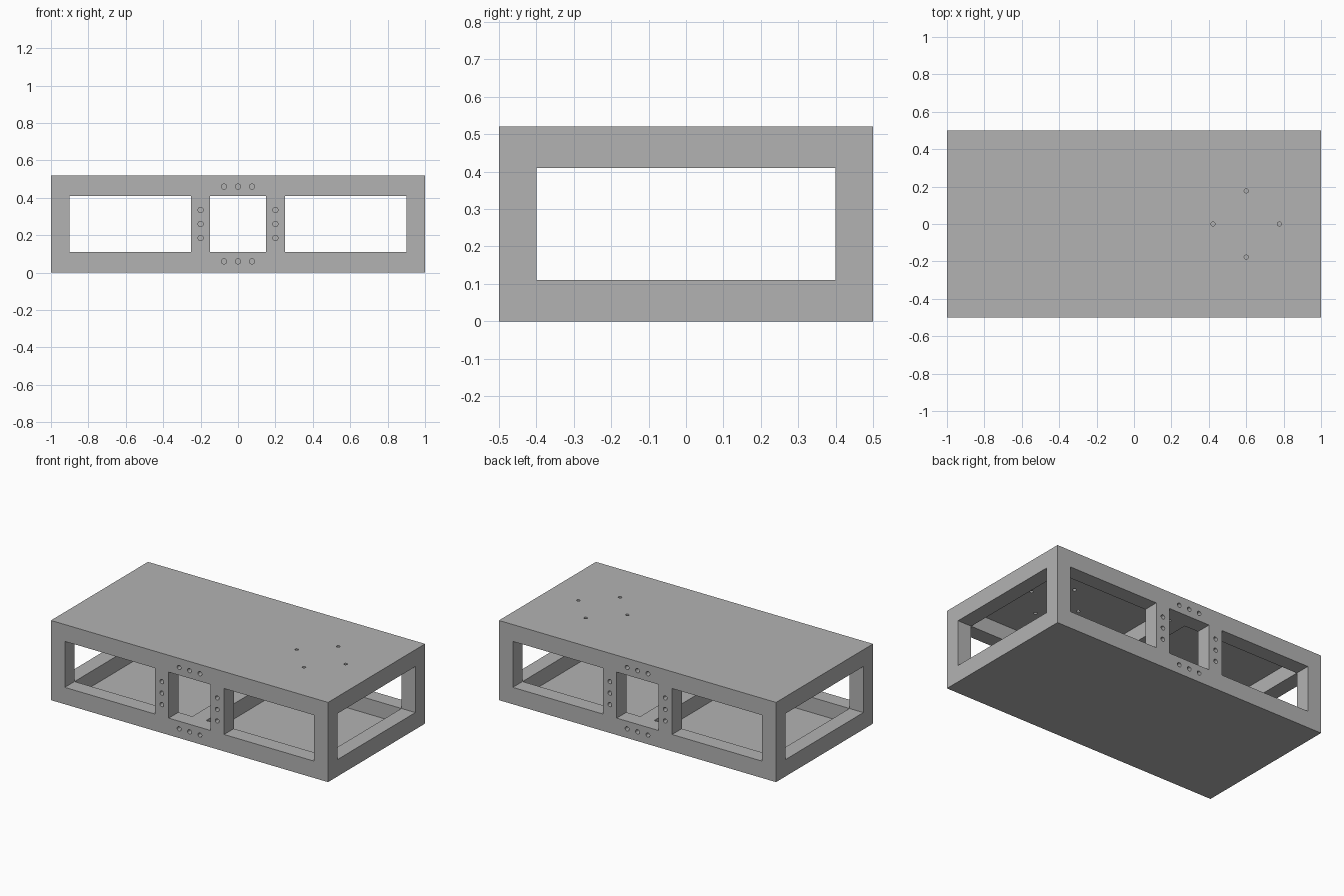
import bpy
import bmesh
import math
from mathutils import Matrix, Vector

old = bpy.data.objects.get("Cube")
if old:
    bpy.data.objects.remove(old, do_unlink=True)

# Overall sizes
LENGTH, WIDTH, HEIGHT = 2.0, 1.0, 0.52
PLATE = 0.01          # cover sheet thickness
BEAM = 0.1            # square section of every frame member
LOW, HIGH = PLATE + BEAM, HEIGHT - PLATE - BEAM
MID = HEIGHT / 2

grey = bpy.data.materials.new("plain grey")
grey.use_nodes = True
grey.diffuse_color = (0.45, 0.45, 0.45, 1)
grey.node_tree.nodes["Principled BSDF"].inputs["Base Color"].default_value = grey.diffuse_color


def add_box(bm, x, y, z):
    """Box spanning three (min, max) ranges."""
    lo, hi = Vector((x[0], y[0], z[0])), Vector((x[1], y[1], z[1]))
    m = Matrix.Translation((lo + hi) / 2) @ Matrix.Diagonal((*(hi - lo), 1))
    bmesh.ops.create_cube(bm, size=1, matrix=m)


def add_hole(bm, centre, radius, depth, turn=0.0):
    m = Matrix.Translation(centre) @ Matrix.Rotation(turn, 4, 'X')
    bmesh.ops.create_cone(bm, cap_ends=True, segments=24, radius1=radius,
                          radius2=radius, depth=depth, matrix=m)


def finish(bm, name):
    mesh = bpy.data.meshes.new(name)
    bm.to_mesh(mesh)
    bm.free()
    mesh.materials.append(grey)
    obj = bpy.data.objects.new(name, mesh)
    bpy.context.collection.objects.link(obj)
    return obj


def box(name, x, y, z):
    bm = bmesh.new()
    add_box(bm, x, y, z)
    return finish(bm, name)


def cut(target, bm, name):
    """Subtract the shapes in bm from the target, then drop the cutter."""
    cutter = finish(bm, name)
    cutter.hide_render = True
    mod = target.modifiers.new(name, 'BOOLEAN')
    mod.operation, mod.solver, mod.object = 'DIFFERENCE', 'EXACT', cutter
    bpy.context.view_layer.objects.active = target
    bpy.ops.object.modifier_apply(modifier=mod.name)
    bpy.data.objects.remove(cutter, do_unlink=True)


full_x, full_y = (-LENGTH / 2, LENGTH / 2), (-WIDTH / 2, WIDTH / 2)
inner_x, inner_y = LENGTH / 2 - BEAM, WIDTH / 2 - BEAM

# Frame block
frame = box("frame", full_x, full_y, (PLATE, HEIGHT - PLATE))

# Two bays, leaving a cross member in the middle
bays = bmesh.new()
for x in ((-inner_x, -BEAM / 2), (BEAM / 2, inner_x)):
    add_box(bays, x, (-inner_y, inner_y), (-1, 1))
cut(frame, bays, "bays")

# End openings, running the whole length
tunnel = bmesh.new()
add_box(tunnel, (-2, 2), (-inner_y, inner_y), (LOW, HIGH))
cut(frame, tunnel, "end_openings")

# Three windows through the front and back
windows = bmesh.new()
for x in ((-inner_x, -0.25), (-0.15, 0.15), (0.25, inner_x)):
    add_box(windows, x, (-1, 1), (LOW, HIGH))
cut(frame, windows, "windows")

# Blind bolt holes around the middle window, front and back
holes = bmesh.new()
for y in full_y:
    for side in (-1, 1):
        for step in (-0.075, 0, 0.075):
            for x, z in ((step, MID + side * 0.2), (side * 0.2, MID + step)):
                add_hole(holes, (x, y, z), 0.014, 0.1, math.pi / 2)
cut(frame, holes, "bolt_holes")

# Cover sheets, the top one with four mounting holes at its left end
box("bottom_plate", full_x, full_y, (0, PLATE))
top = box("top_plate", full_x, full_y, (HEIGHT - PLATE, HEIGHT))
mounts = bmesh.new()
for i in range(4):
    a = i * math.pi / 2
    add_hole(mounts, (0.6 + 0.177 * math.cos(a), 0.177 * math.sin(a), HEIGHT), 0.011, 0.1)
cut(top, mounts, "mounting_holes")
